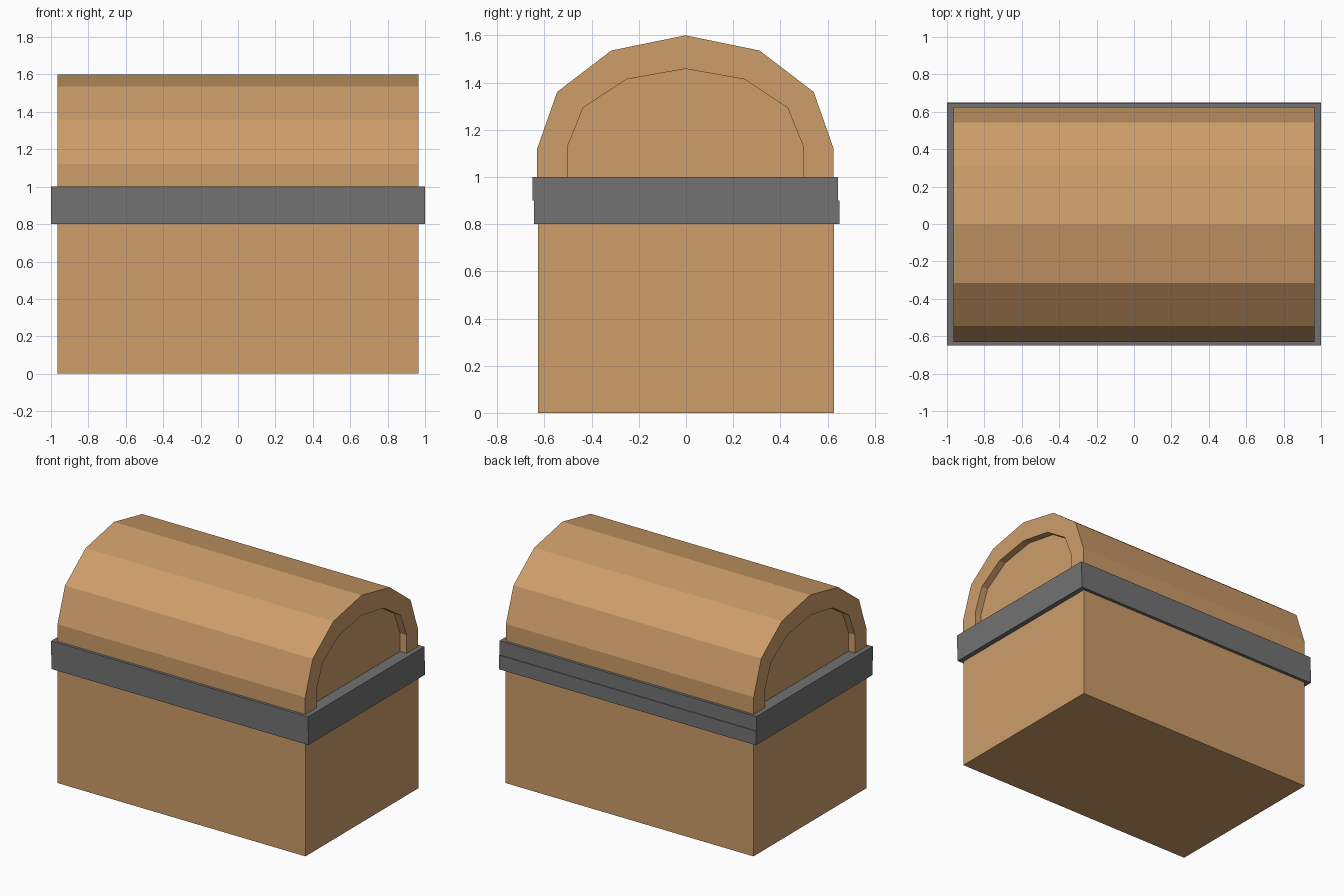
import bpy, bmesh
from math import cos, sin, pi

cube = bpy.data.objects.get("Cube")
if cube:
    bpy.data.objects.remove(cube, do_unlink=True)


def make_material(name, colour):
    mat = bpy.data.materials.new(name)
    mat.use_nodes = True
    mat.diffuse_color = colour
    mat.node_tree.nodes["Principled BSDF"].inputs["Base Color"].default_value = colour
    return mat


def add_object(name, bm, mat):
    bmesh.ops.recalc_face_normals(bm, faces=bm.faces)
    mesh = bpy.data.meshes.new(name)
    bm.to_mesh(mesh)
    bm.free()
    mesh.materials.append(mat)
    obj = bpy.data.objects.new(name, mesh)
    bpy.context.collection.objects.link(obj)
    return obj


def add_box(name, size, centre, mat):
    bm = bmesh.new()
    bmesh.ops.create_cube(bm, size=1)
    bmesh.ops.scale(bm, vec=size, verts=bm.verts)
    bmesh.ops.translate(bm, vec=centre, verts=bm.verts)
    return add_object(name, bm, mat)


def arch(half_width, rise, spring, bottom, steps=6):
    """Half-ellipse on short straight legs, as (y, z) points."""
    curve = [(-half_width * cos(pi * i / steps), spring + rise * sin(pi * i / steps))
             for i in range(steps + 1)]
    return [(-half_width, bottom)] + curve + [(half_width, bottom)]


wood = make_material("wood", (0.61, 0.337, 0.141, 1))
iron = make_material("iron", (0.17, 0.17, 0.17, 1))

# Chest body
add_box("chest_body", (1.93, 1.255, 0.85), (0, 0, 0.425), wood)

# Iron bands: one on the body, one on the lid set slightly forward
add_box("body_band", (2, 1.295, 0.1), (0, 0.0025, 0.85), iron)
add_box("lid_band", (2, 1.295, 0.1), (0, -0.0025, 0.95), iron)

# Arched lid with a recessed panel at each end
outer = arch(0.628, 0.48, 1.12, 0.95)
inner = arch(0.5, 0.33, 1.128, 0.99)
end, panel = 0.965, 0.915
sections = [(-panel, inner), (-end, inner), (-end, outer),
            (end, outer), (end, inner), (panel, inner)]
bm = bmesh.new()
rings = [[bm.verts.new((x, y - 0.0025, z)) for y, z in shape] for x, shape in sections]
for a, b in zip(rings, rings[1:]):
    for i in range(len(a)):
        j = (i + 1) % len(a)
        bm.faces.new((a[i], a[j], b[j], b[i]))
bm.faces.new(rings[0])
bm.faces.new(rings[-1])
add_object("chest_lid", bm, wood)
